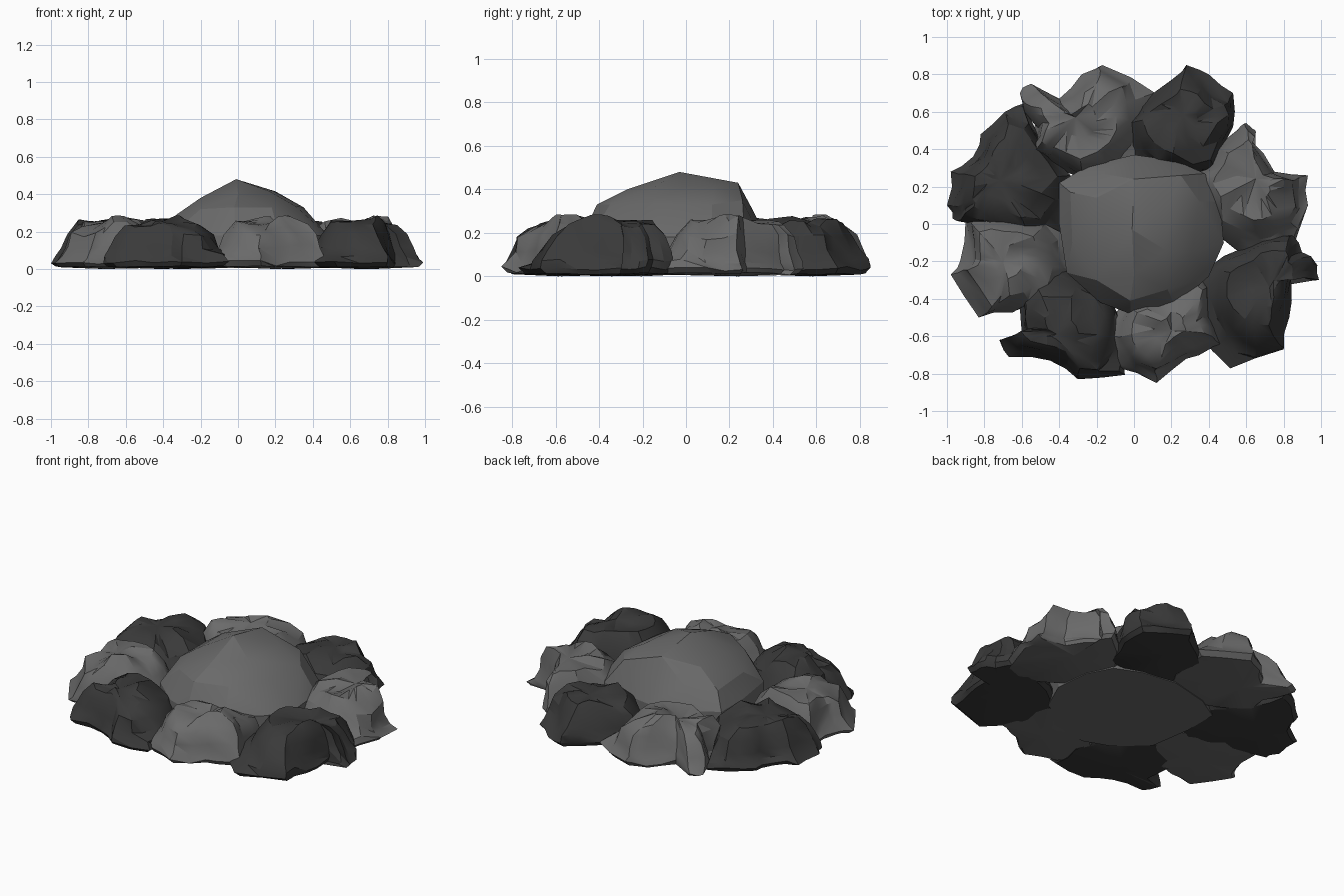
import bpy, bmesh, math, random
from mathutils import Vector, noise

if "Cube" in bpy.data.objects:
    bpy.data.objects.remove(bpy.data.objects["Cube"])

random.seed(7)


def grey(name, v):
    m = bpy.data.materials.new(name)
    m.diffuse_color = (v, v, v, 1)
    m.use_nodes = True
    m.node_tree.nodes["Principled BSDF"].inputs["Base Color"].default_value = m.diffuse_color
    return m


LIGHT, DARK = grey("light_stone", 0.145), grey("dark_stone", 0.042)


def finish(bm, name, mat, angle):
    bmesh.ops.recalc_face_normals(bm, faces=bm.faces)
    me = bpy.data.meshes.new(name)
    bm.to_mesh(me)
    bm.free()
    ob = bpy.data.objects.new(name, me)
    bpy.context.collection.objects.link(ob)
    me.materials.append(mat)
    bpy.ops.object.select_all(action='DESELECT')
    ob.select_set(True)
    bpy.context.view_layer.objects.active = ob
    bpy.ops.object.shade_smooth_by_angle(angle=math.radians(angle))
    return ob


# (outward scale, sideways scale, cap relative to mean radius, height), foot to crown
LEVELS = [(0.90, 0.92, 9, 0.012), (1.0, 1.0, 9, 0.035), (0.89, 0.97, 1.35, 0.07),
          (0.76, 0.93, 1.15, 0.115), (0.66, 0.86, 1.1, 0.185),
          (0.48, 0.68, 1.06, 0.24), (0.22, 0.36, 1.0, 0.26)]


def rock(name, mat, *xy):
    """Lofts a craggy rock from its plan outline."""
    pts = [Vector((xy[i], xy[i + 1])) for i in range(0, len(xy), 2)]
    c = sum(pts, Vector((0, 0))) / len(pts)
    out = c.normalized()
    side = Vector((-out.y, out.x))
    # widen into the neighbours and tuck the inner side under the boulder
    grown = []
    for p in pts:
        d = p - c
        a, b = d.dot(out), d.dot(side)
        wide = 1.2 if a < 0.05 else 1.0
        grown.append(Vector((a * 1.2 if a < 0 else a, b * wide)))
    # add roughened points between the corners
    ring = []
    n = len(grown)
    for i, p in enumerate(grown):
        q = grown[(i + 1) % n]
        jit = Vector((random.uniform(-1, 1), random.uniform(-1, 1))) * 0.016
        ring += [p, p.lerp(q, 0.5) + jit]
    mean = sum(d.length for d in ring) / len(ring)

    bm = bmesh.new()
    loops = []
    for k, (so, ss, cap, z) in enumerate(LEVELS):
        loop = []
        for d in ring:
            d = d.normalized() * min(d.length, cap * mean)
            # inner side stays steep, outer side slopes
            a = d.x * (so if d.x > 0 else ss)
            xy2 = c + out * a + side * d.y * ss
            q = Vector((xy2.x, xy2.y, z))
            w = noise.noise_vector(Vector((q.x * 8, q.y * 8, 1.7 + 0.4 * k)))
            if k > 1:
                q.x += w.x * 0.03
                q.y += w.y * 0.03
            q.z += w.z * (0.01 if k == 0 else 0.025 if k < 5 else 0.06)
            q.z = max(0.0, min(q.z, 0.285))
            loop.append(bm.verts.new(q))
        loops.append(loop)
    m = len(ring)
    for a, b in zip(loops, loops[1:]):
        for i in range(m):
            j = (i + 1) % m
            bm.faces.new((a[i], a[j], b[j]))
            bm.faces.new((a[i], b[j], b[i]))
    # crown and flat underside
    for loop, z in ((loops[0], 0.0), (loops[-1], 0.25)):
        mid = bm.verts.new((c.x, c.y, z))
        for i in range(m):
            bm.faces.new((loop[i], loop[(i + 1) % m], mid))
    return finish(bm, name, mat, 28)


# Ring of eight rocks
rock("rock_left_back", DARK, -.42, 0, -.52, -.06, -.66, .0, -.85, 0, -.97, .03, -1, .1,
     -.98, .28, -.86, .36, -.82, .48, -.69, .6, -.6, .58, -.54, .4, -.4, .25)
rock("rock_left_front", LIGHT, -.9, .03, -.93, -.2, -.98, -.27, -.83, -.5, -.67, -.43,
     -.5, -.38, -.4, -.24, -.4, -.08, -.6, 0, -.78, .01)
rock("rock_front_left", DARK, -.43, -.27, -.2, -.37, -.09, -.58, -.11, -.77, -.3, -.83,
     -.45, -.73, -.67, -.71, -.72, -.62, -.6, -.58, -.58, -.42)
rock("rock_front", LIGHT, .28, -.3, .36, -.36, .37, -.5, .47, -.65, .42, -.66, .28, -.72,
     .12, -.85, -.08, -.77, -.13, -.6, -.02, -.46, .14, -.42)
rock("rock_front_right", DARK, .68, -.12, .82, -.1, .9, -.16, .98, -.22, .99, -.3,
     .84, -.29, .83, -.5, .8, -.67, .55, -.7, .39, -.53, .4, -.3, .52, -.2)
rock("rock_right", LIGHT, .57, .46, .6, .54, .65, .5, .63, .42, .75, .28, .93, .26,
     .93, .1, .82, -.08, .65, -.12, .47, .0, .36, .22, .44, .32)
rock("rock_back_right", DARK, .28, .85, .4, .8, .53, .7, .53, .52, .42, .34, .18, .3,
     .03, .38, 0, .55, .06, .62, .2, .77)
rock("rock_back_left", LIGHT, -.17, .85, .04, .68, .02, .45, -.02, .34, -.28, .3, -.44, .38,
     -.53, .4, -.53, .53, -.61, .7, -.55, .75, -.4, .67, -.28, .8)

# Central faceted boulder: convex hull of a few rings
bm = bmesh.new()
hull = [(-.01, -.03, .48), (0, .24, .43), (.2, .13, .415), (.17, -.14, .415), (0, -.27, .4),
        (-.2, -.1, .38), (-.2, .14, .38),
        (0, .31, .3), (.25, .26, .35), (.35, .12, .33), (.31, -.15, .335), (.18, -.35, .33),
        (-.02, -.41, .33), (-.2, -.3, .32), (-.33, -.1, .29), (-.34, .17, .28), (-.18, .27, .3)]
base = [(-.4, .22), (-.25, .31), (0, .37), (.22, .34), (.38, .27), (.46, .12), (.48, -.1),
        (.4, -.28), (.22, -.44), (-.02, -.48), (-.18, -.42), (-.36, -.26), (-.4, 0)]
hull += [(x, y, z) for x, y in base for z in (.18, .005)]
verts = [bm.verts.new(p) for p in hull]
bmesh.ops.convex_hull(bm, input=verts)
loose = [v for v in bm.verts if not v.link_faces]
bmesh.ops.delete(bm, geom=loose, context='VERTS')
finish(bm, "central_boulder", LIGHT, 18)
